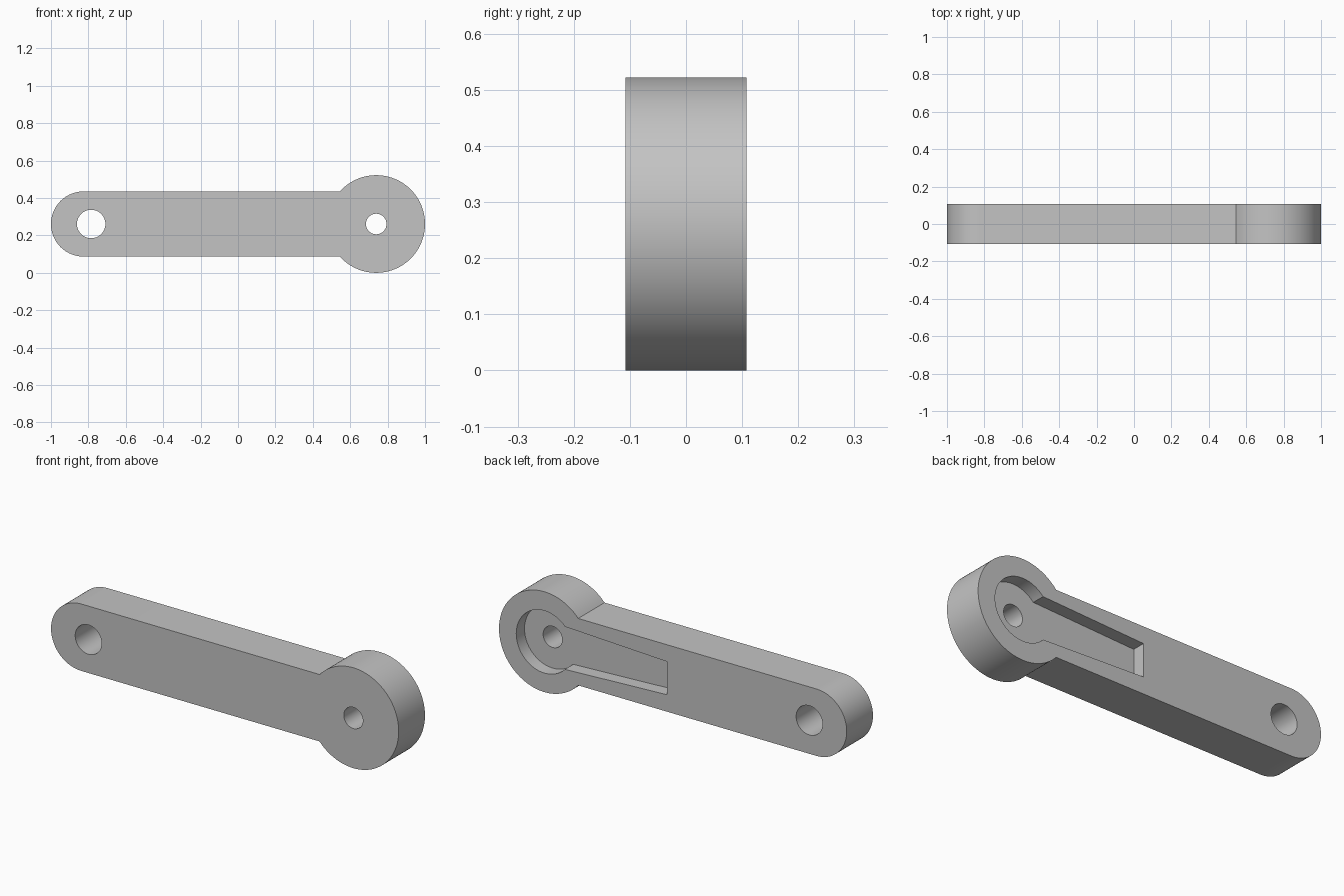
import bpy
import bmesh
import math

if "Cube" in bpy.data.objects:
    bpy.data.objects.remove(bpy.data.objects["Cube"], do_unlink=True)

PIVOT_X, MID_Z = 0.739, 0.261          # centre of the round head
HEAD_R, BAR_R = 0.261, 0.174           # head radius, bar half height
FRONT, BACK, FLOOR = -0.108, 0.108, 0.04


def arc(cx, r, start, end, n):
    """Points (x, z) along an arc, angles in radians."""
    return [(cx + r * math.cos(start + (end - start) * i / n),
             MID_Z + r * math.sin(start + (end - start) * i / n))
            for i in range(n + 1)]


def circle(cx, r, n=64):
    return arc(cx, r, 0, 2 * math.pi, n)[:-1]


# Profiles: arm outline, keyhole pocket, two holes
a = math.pi - math.asin(BAR_R / HEAD_R)
outline = (arc(PIVOT_X, HEAD_R, -a, a, 96)
           + arc(-1 + BAR_R, BAR_R, math.pi / 2, 1.5 * math.pi, 48))

POCKET_R, SLOT_X = 0.162, 0.035
b = math.pi - math.asin(0.111 / POCKET_R)
pocket = (arc(PIVOT_X, POCKET_R, -b, b, 72)
          + [(SLOT_X, MID_Z + 0.086), (SLOT_X, MID_Z - 0.086)])

pivot_hole = circle(PIVOT_X, 0.055)
end_hole = circle(-0.785, 0.076)

bm = bmesh.new()


def ring(points, y):
    """Closed loop of edges in the plane at depth y."""
    vs = [bm.verts.new((x, y, z)) for x, z in points]
    return vs, [bm.edges.new((vs[i - 1], vs[i])) for i in range(len(vs))]


def wall(points, y0, y1):
    """Side wall between two copies of a profile; returns both edge loops."""
    v0, e0 = ring(points, y0)
    v1, e1 = ring(points, y1)
    for i in range(len(v0)):
        bm.faces.new((v0[i - 1], v0[i], v1[i], v1[i - 1]))
    return e0, e1


def fill(*loops):
    """Flat face bounded by an outer loop and any holes."""
    bmesh.ops.triangle_fill(bm, use_beauty=True, use_dissolve=False,
                            edges=[e for loop in loops for e in loop])


outer_front, outer_back = wall(outline, FRONT, BACK)
end_front, end_back = wall(end_hole, FRONT, BACK)
pivot_front, pivot_floor = wall(pivot_hole, FRONT, FLOOR)
pocket_floor, pocket_back = wall(pocket, FLOOR, BACK)

fill(outer_front, end_front, pivot_front)     # front face
fill(outer_back, end_back, pocket_back)       # back face
fill(pocket_floor, pivot_floor)               # pocket floor
bmesh.ops.recalc_face_normals(bm, faces=bm.faces[:])

mesh = bpy.data.meshes.new("lever_arm")
bm.to_mesh(mesh)
bm.free()
arm = bpy.data.objects.new("lever_arm", mesh)
bpy.context.collection.objects.link(arm)

# Plain grey material
grey = bpy.data.materials.new("light_grey")
grey.use_nodes = True
colour = (0.55, 0.55, 0.55, 1)
grey.diffuse_color = colour
grey.node_tree.nodes["Principled BSDF"].inputs["Base Color"].default_value = colour
mesh.materials.append(grey)

# Smooth curved walls, sharp rims
bpy.ops.object.select_all(action='DESELECT')
arm.select_set(True)
bpy.context.view_layer.objects.active = arm
bpy.ops.object.shade_smooth_by_angle(angle=math.radians(30))
